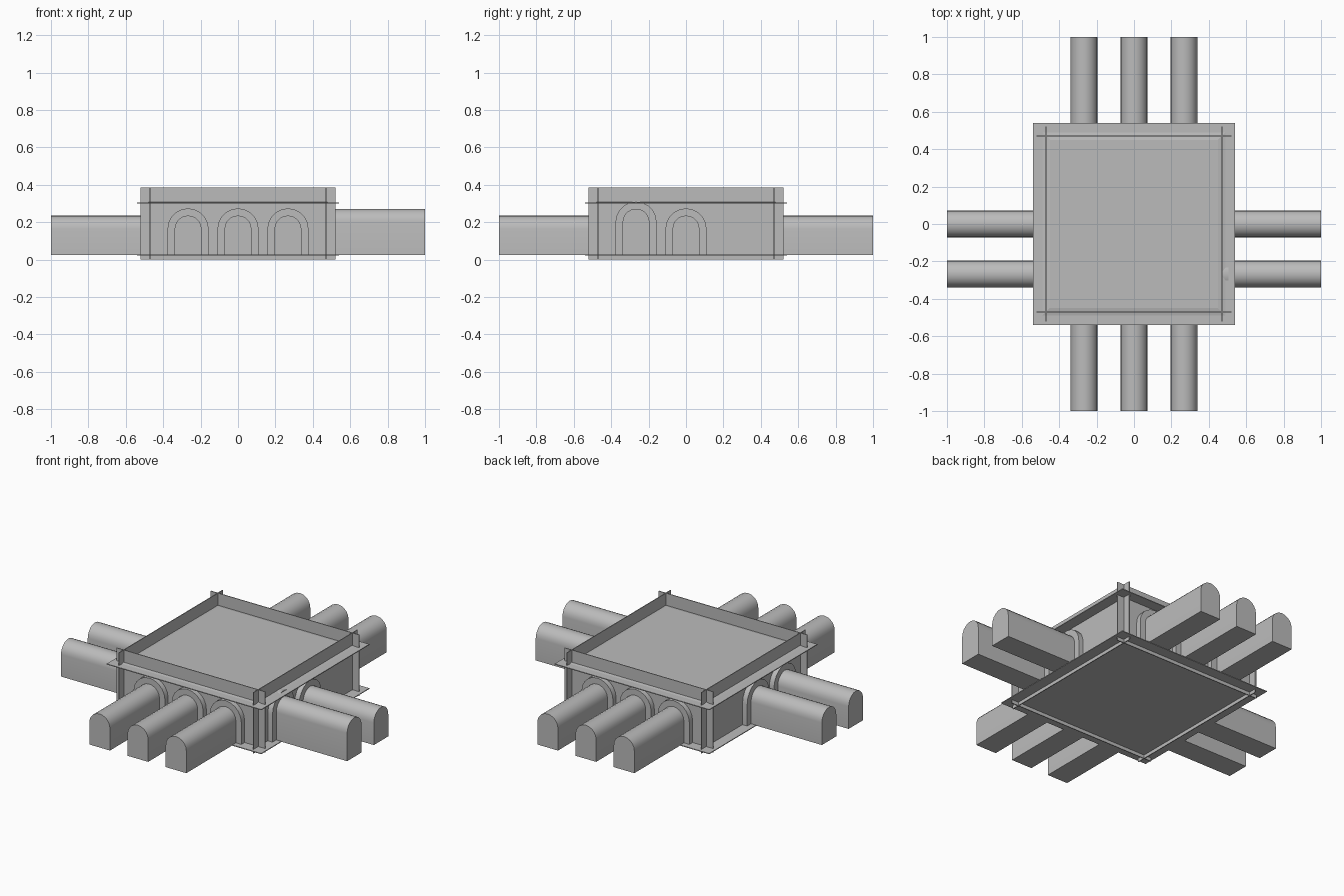
import bpy, bmesh, math
from mathutils import Matrix

cube = bpy.data.objects.get("Cube")
if cube:
    bpy.data.objects.remove(cube, do_unlink=True)

stone = bpy.data.materials.new("stone grey")
stone.use_nodes = True
grey = (0.5, 0.5, 0.5, 1)
stone.diffuse_color = grey
stone.node_tree.nodes["Principled BSDF"].inputs["Base Color"].default_value = grey

FLOOR, CEILING, WALL_TOP = 0.024, 0.302, 0.385
WALL, WALL_HALF, PLATE_HALF = 0.47, 0.52, 0.54
THIN = 0.005
SPACING = 0.267


def finish(bm, name, smooth=False):
    bmesh.ops.recalc_face_normals(bm, faces=bm.faces)
    mesh = bpy.data.meshes.new(name)
    bm.to_mesh(mesh)
    bm.free()
    mesh.materials.append(stone)
    ob = bpy.data.objects.new(name, mesh)
    bpy.context.collection.objects.link(ob)
    if smooth:
        bpy.ops.object.select_all(action='DESELECT')
        ob.select_set(True)
        bpy.context.view_layer.objects.active = ob
        bpy.ops.object.shade_smooth_by_angle(angle=math.radians(35))
    return ob


def box(name, size, centre, turn=0):
    bm = bmesh.new()
    bmesh.ops.create_cube(bm, size=1)
    bmesh.ops.scale(bm, vec=size, verts=bm.verts)
    bmesh.ops.translate(bm, vec=centre, verts=bm.verts)
    bm.transform(Matrix.Rotation(turn, 4, 'Z'))
    return finish(bm, name)


def arch(radius, spring, steps=10):
    """Outline of an upright round arch, from right foot to left foot."""
    angles = [math.pi * i / steps for i in range(steps + 1)]
    curve = [(radius * math.cos(a), spring + radius * math.sin(a)) for a in angles]
    return [(radius, FLOOR)] + curve + [(-radius, FLOOR)]


def tunnel(name, offset, turn, spring):
    # Solid vault running out from the wall
    bm = bmesh.new()
    face = bm.faces.new([bm.verts.new((offset + x, -WALL, z)) for x, z in arch(0.072, spring)])
    out = bmesh.ops.extrude_face_region(bm, geom=[face], use_keep_orig=True)
    moved = [g for g in out["geom"] if isinstance(g, bmesh.types.BMVert)]
    bmesh.ops.translate(bm, vec=(0, WALL - 1, 0), verts=moved)
    bm.transform(Matrix.Rotation(turn, 4, 'Z'))
    finish(bm, name, True)


def arch_frame(name, offset, turn, spring):
    # Raised band around the mouth of a tunnel
    bm = bmesh.new()
    loops = [[bm.verts.new((offset + x, y, z)) for x, z in arch(r, spring)]
             for r, y in ((0.07, -WALL), (0.07, -WALL - 0.035),
                          (0.11, -WALL - 0.035), (0.11, -WALL))]
    for a, b in zip(loops, loops[1:] + loops[:1]):
        for i in range(len(a) - 1):
            bm.faces.new((a[i], a[i + 1], b[i + 1], b[i]))
    for end in (0, -1):
        bm.faces.new([loop[end] for loop in loops])
    bm.transform(Matrix.Rotation(turn, 4, 'Z'))
    finish(bm, name, True)


# Floor slab and slightly crowned ceiling slab
box("floor", (2 * PLATE_HALF, 2 * PLATE_HALF, THIN), (0, 0, FLOOR))
ceiling = box("ceiling", (2 * PLATE_HALF, 2 * PLATE_HALF, THIN), (0, 0, CEILING))
bm = bmesh.new()
bm.from_mesh(ceiling.data)
top = [f for f in bm.faces if f.normal.z > 0.9]
bmesh.ops.inset_region(bm, faces=top, thickness=PLATE_HALF - 0.47)
bmesh.ops.inset_region(bm, faces=top, thickness=0.06, depth=0.008)
bm.to_mesh(ceiling.data)
bm.free()

# Four sides: thin crossing walls, each with its own row of tunnels
sides = {"front": (-1, 0, 1), "left": (-1, 0), "back": (-1, 0, 1), "right": (0, 1)}
for i, (side, slots) in enumerate(sides.items()):
    turn = i * math.pi / 2
    box(side + "_wall", (2 * WALL_HALF, THIN, WALL_TOP), (0, -WALL, WALL_TOP / 2), turn)
    for n, slot in enumerate(slots):
        # One tunnel by the front left corner stands taller
        tall = side == "left" and slot == -1
        spring = 0.2 if tall else 0.164
        tunnel(f"{side}_tunnel_{n + 1}", slot * SPACING, turn, spring)
        arch_frame(f"{side}_arch_frame_{n + 1}", slot * SPACING, turn, spring)
